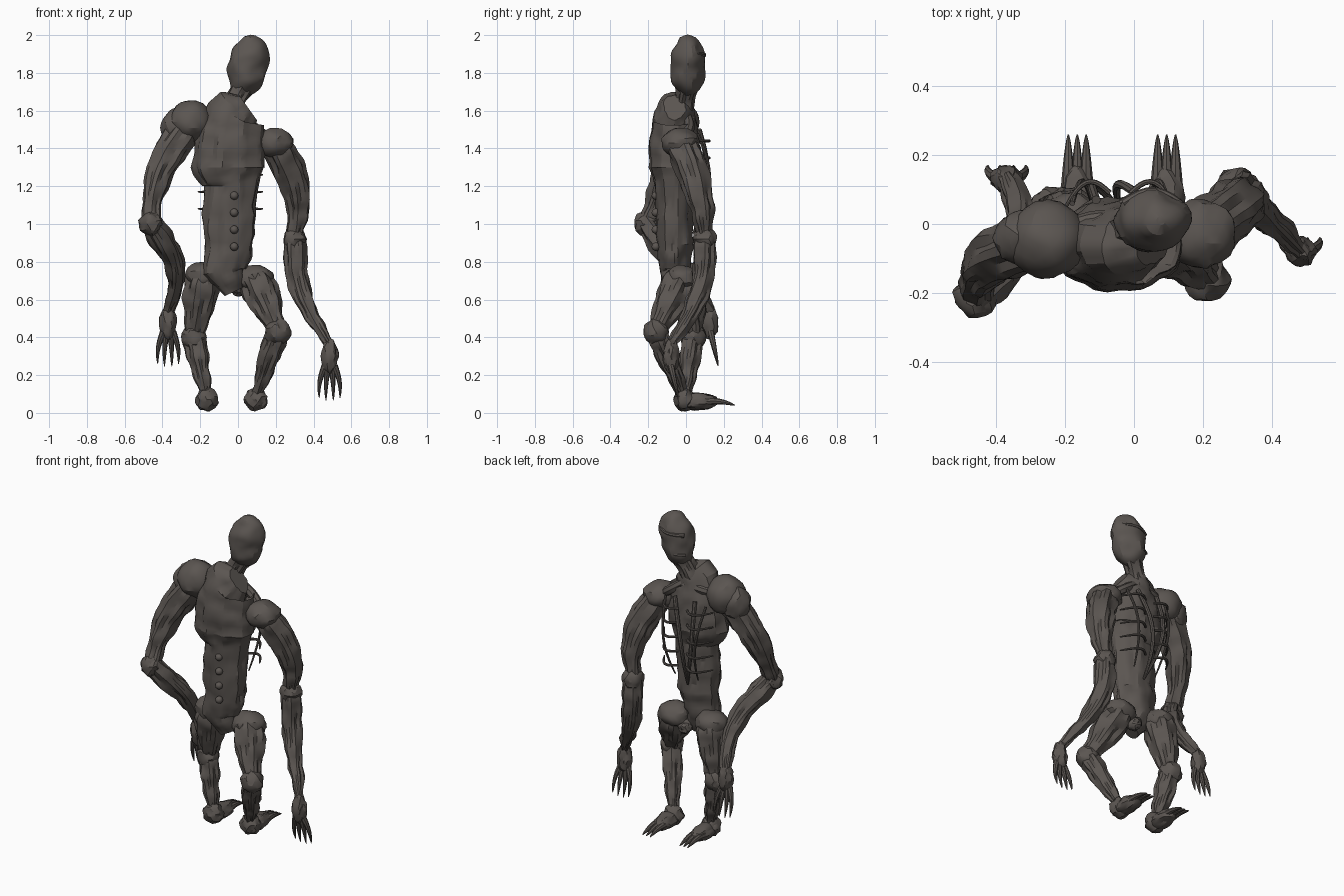
import bpy, bmesh, math
from mathutils import Vector, noise

if "Cube" in bpy.data.objects:
    bpy.data.objects.remove(bpy.data.objects["Cube"], do_unlink=True)

UP, FORWARD = Vector((0, 0, 1)), Vector((0, 1, 0))
STRAIGHT = Vector()
colour = (0.105, 0.092, 0.083, 1)
skin = bpy.data.materials.new("dark_grey_brown_skin")
skin.use_nodes = True
skin.diffuse_color = colour
skin.node_tree.nodes["Principled BSDF"].inputs["Base Color"].default_value = colour


def finish(name, bm):
    bmesh.ops.recalc_face_normals(bm, faces=bm.faces)
    mesh = bpy.data.meshes.new(name)
    bm.to_mesh(mesh)
    bm.free()
    mesh.materials.append(skin)
    part = bpy.data.objects.new(name, mesh)
    bpy.context.collection.objects.link(part)
    bpy.ops.object.select_all(action='DESELECT')
    part.select_set(True)
    bpy.context.view_layer.objects.active = part
    bpy.ops.object.shade_smooth_by_angle(angle=math.radians(25))


def skin_rings(name, rings, sides, flute=0.0, strands=6, twist=0.0, lump=0.0):
    """Join (centre, width, depth) rings into a tube with twisted muscle strands."""
    bm, loops, last = bmesh.new(), [], len(rings) - 1
    chord = (rings[last][0] - rings[0][0]).normalized()
    reference = UP if abs(chord.y) > 0.8 else FORWARD
    for i, (centre, width, depth) in enumerate(rings):
        along = (rings[min(i + 1, last)][0] - rings[max(i - 1, 0)][0]).normalized()
        across = reference.cross(along).normalized()
        outward = along.cross(across)
        loop = []
        for k in range(sides):
            angle = math.tau * k / sides
            swell = 1 + flute * (abs(math.cos(strands / 2 * angle + twist * i / last)) - 0.6)
            offset = swell * (across * width * math.cos(angle) + outward * depth * math.sin(angle))
            offset += offset.normalized() * lump * noise.noise((centre + offset) * 14)
            loop.append(bm.verts.new(centre + offset))
        loops.append(loop)
    for lower, upper in zip(loops, loops[1:]):
        for k in range(sides):
            following = (k + 1) % sides
            bm.faces.new((lower[k], lower[following], upper[following], upper[k]))
    bm.faces.new(loops[0])
    bm.faces.new(loops[last])
    finish(name, bm)


# Radius rules along a path
def muscle(t):
    return (0.8 + 0.3 * math.sin(math.pi * t ** 0.7)) * (1 - 0.45 * t)


def claw(t):
    return (1.02 - t) ** 0.6


def wire(t):
    return 1 - 0.5 * t ** 4


def sinew(t):
    return 0.85 + 0.6 * (t - 0.6) ** 2


def skull(t):
    return (1.03 - abs(2 * t - 1) ** 2.6) ** 0.5 * (0.88 + 0.12 * math.sin(math.pi * t))


def bowed(start, end, bow, thickness, profile, steps):
    """Rings on a bowed path whose radius follows a profile rule."""
    start, end, bow, rings = Vector(start), Vector(end), Vector(bow), []
    for i in range(steps + 1):
        t = i / steps
        radius = thickness * profile(t)
        rings.append((start.lerp(end, t) + bow * math.sin(math.pi * t), radius, radius))
    return rings


def limb(name, start, end, bow, thickness, profile=muscle):
    rings = bowed(start, end, bow, thickness, profile, 24)
    skin_rings(name, rings, 20, flute=0.28, twist=2, lump=0.014)


def strand(name, start, end, bow, thickness, profile=wire):
    skin_rings(name, bowed(start, end, bow, thickness, profile, 10), 8)


def ball(name, centre, radii, lump=0.012):
    bm = bmesh.new()
    bmesh.ops.create_icosphere(bm, subdivisions=3, radius=1)
    centre, radii = Vector(centre), Vector(radii)
    for vert in bm.verts:
        bump = vert.co * lump * noise.noise(vert.co * 2 + centre * 9)
        vert.co = centre + vert.co * radii + bump
    finish(name, bm)


def round_ball(name, centre, radius, lump=0.012):
    ball(name, centre, (radius, radius, radius), lump)


# Let vectors scale part by part inside ball
def scaled(vector, factors):
    return Vector([value * factor for value, factor in zip(vector, factors)])


def ball(name, centre, radii, lump=0.012):
    bm = bmesh.new()
    bmesh.ops.create_icosphere(bm, subdivisions=3, radius=1)
    centre = Vector(centre)
    for vert in bm.verts:
        bump = vert.co * lump * noise.noise(vert.co * 2 + centre * 9)
        vert.co = centre + scaled(vert.co, radii) + bump
    finish(name, bm)


# Torso: rows of height, sideways lean and half width
torso_rows = [(1.62, 0.05, 0.08), (1.57, -0.02, 0.155), (1.45, -0.04, 0.18), (1.3, -0.05, 0.19),
              (1.2, -0.04, 0.14), (0.9, -0.05, 0.13), (0.75, -0.07, 0.11), (0.62, -0.01, 0.04)]
torso_rings = []
for upper, lower in zip(torso_rows, torso_rows[1:]):
    for step in range(6):
        height, lean, width = Vector(upper).lerp(Vector(lower), step / 6)
        torso_rings.append((Vector((lean, -0.06, height)), width, width * 0.72))
skin_rings("torso", torso_rings, 36, flute=0.07, strands=10, twist=0.8, lump=0.018)

# Joints that the limbs share
shoulders = {"right": Vector((-0.25, -0.045, 1.54)), "left": Vector((0.195, -0.03, 1.43))}
elbows = {"right": Vector((-0.46, -0.21, 1)), "left": Vector((0.3, 0.1, 0.92))}
palms = {"right": Vector((-0.37, 0.13, 0.48)), "left": Vector((0.485, -0.08, 0.3))}
hips = {"right": Vector((-0.18, 0, 0.73)), "left": Vector((0.09, -0.02, 0.71))}
knees = {"right": Vector((-0.235, 0.04, 0.4)), "left": Vector((0.21, -0.16, 0.43))}
ankles = {"right": Vector((-0.165, -0.01, 0.08)), "left": Vector((0.095, -0.01, 0.08))}
arm_bows = {"right": ((-0.06, 0.02, 0), (0.08, 0, 0)), "left": ((0.06, 0.03, 0), (-0.06, 0.06, 0))}

# Neck and collarbones
limb("neck", (-0.07, -0.03, 1.55), (0.03, 0.01, 1.74), STRAIGHT, 0.062, sinew)
for side, shoulder in shoulders.items():
    strand(side + "_collarbone", (0, 0, 1.57), shoulder, FORWARD * 0.03, 0.03)

# Head with brow and mouth
head_rings = bowed((0.005, 0.01, 1.68), (0.08, 0.01, 2), (0.01, 0, 0), 0.102, skull, 24)
skin_rings("head", [(centre, width, width * 0.88) for centre, width, depth in head_rings],
           24, lump=0.016)
strand("brow", (-0.03, 0.06, 1.89), (0.14, 0.06, 1.9), FORWARD * 0.035, 0.013)
strand("mouth", (-0.04, 0.06, 1.77), (0.09, 0.06, 1.77), FORWARD * 0.03, 0.009)

# Spine knobs
for i in range(4):
    round_ball("spine_knob", (-0.02, -0.16, 1.15 - i * 0.09), 0.022, lump=0)

# Open rib wires on the chest
for sign in (-1, 1):
    def chest(out, forward, height):
        return Vector((sign * out - 0.04, forward, height))

    strand("breast_strand", chest(0.07, 0.07, 1.5), chest(0, 0.04, 0.95), chest(0, 0.06, 0), 0.013)
    strand("rib_rod", chest(0.14, 0.06, 1.48), chest(0.08, 0.05, 1), FORWARD * 0.07, 0.008)
    for i in range(5):
        height = 1.44 - i * 0.09
        strand("rib", chest(0.03, 0.09, height), chest(0.17, 0.03, height), FORWARD * 0.06, 0.008)

# Arms with round joints and clawed hands
round_ball("right_shoulder", shoulders["right"], 0.114)
ball("right_outer_shoulder", (-0.325, -0.04, 1.51), (0.08, 0.08, 0.1))
ball("left_shoulder", shoulders["left"], (0.1, 0.1, 0.08))
for side, palm in palms.items():
    upper_bow, lower_bow = arm_bows[side]
    limb(side + "_upper_arm", shoulders[side], elbows[side], upper_bow, 0.085)
    limb(side + "_forearm", elbows[side], palm + UP * 0.06, lower_bow, 0.062)
    round_ball(side + "_elbow", elbows[side], 0.063)
    ball(side + "_palm", palm, (0.045, 0.042, 0.09))
    for finger in (-1, -0.35, 0.35, 1):
        spread = Vector((finger, 0, 0))
        knuckle = palm + spread * 0.025 - UP * 0.05
        tip = palm + spread * 0.055 + FORWARD * 0.04 - UP * (0.24 - 0.02 * abs(finger))
        strand(side + "_finger", knuckle, tip, spread * 0.012, 0.018, claw)

# Pelvis, legs and clawed feet
round_ball("groin", (0, 0, 0.66), 0.045)
for side, hip in hips.items():
    knee, ankle = knees[side], ankles[side]
    ball(side + "_hip", hip, (0.1, 0.09, 0.072))
    limb(side + "_thigh", hip, knee, STRAIGHT, 0.095)
    limb(side + "_shin", knee, ankle, STRAIGHT, 0.06)
    round_ball(side + "_knee", knee, 0.068)
    ball(side + "_heel", ankle - UP * 0.01, (0.062, 0.055, 0.06))
    ball(side + "_foot", ankle + FORWARD * 0.07 - UP * 0.02, (0.055, 0.11, 0.045))
    for toe in (-1, 0, 1):
        root = ankle + Vector((toe * 0.026, 0.11, -0.02))
        strand(side + "_claw", root, root + FORWARD * 0.16 - UP * 0.02, UP * 0.01, 0.022, claw)
